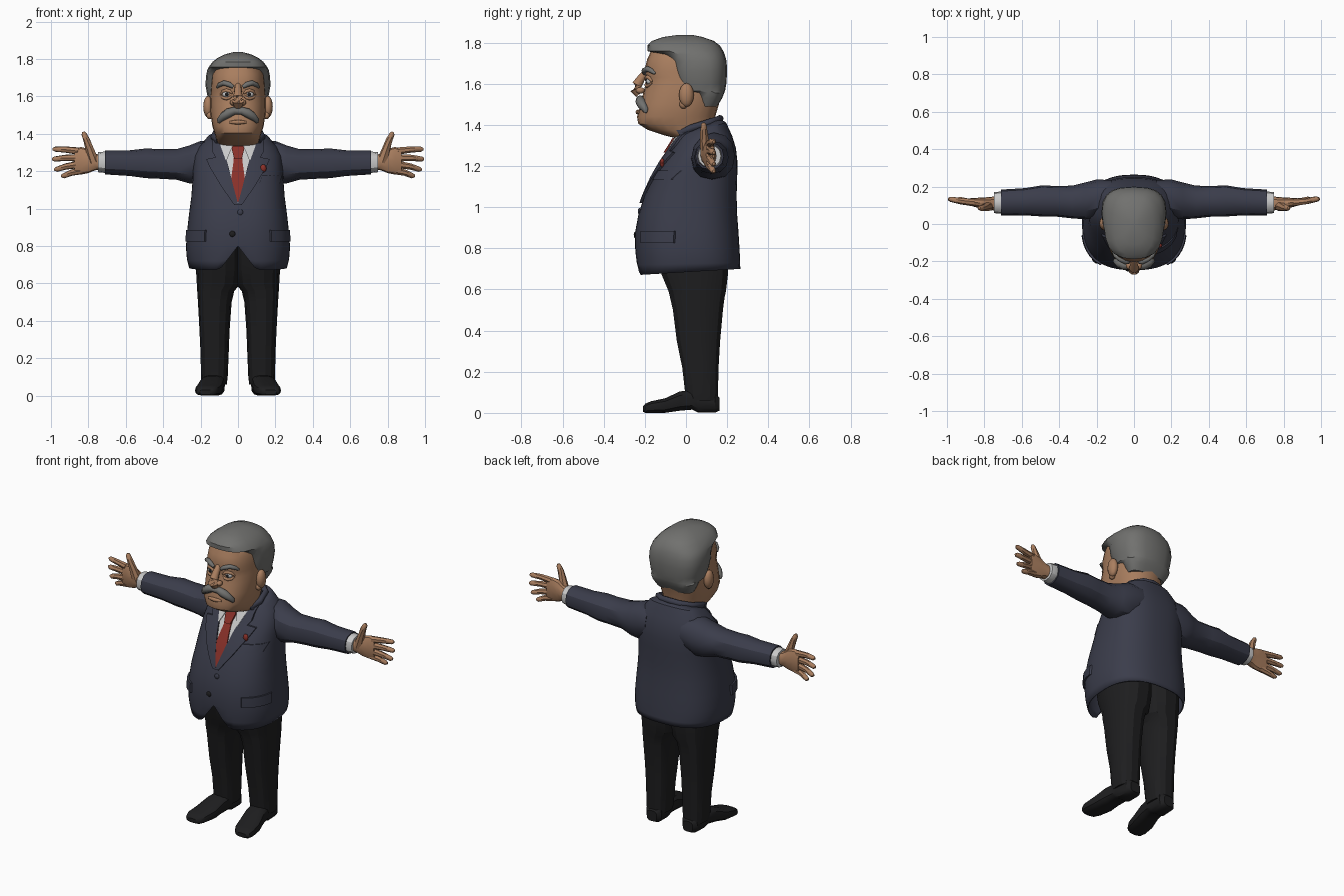
import bpy, bmesh, math
from mathutils import Vector, Matrix
from mathutils.bvhtree import BVHTree


def mat(name, r, g, b):
    m = bpy.data.materials.new(name)
    m.diffuse_color = (r, g, b, 1)
    return m


NAVY = mat("navy_cloth", 0.043, 0.046, 0.070)
BLACK = mat("black_cloth", 0.013, 0.013, 0.014)
SKIN = mat("skin", 0.40, 0.21, 0.115)
HAIR = mat("grey_hair", 0.165, 0.165, 0.158)
WHITE = mat("white_cloth", 0.58, 0.58, 0.58)
RED = mat("red_silk", 0.25, 0.030, 0.022)


def finish(bm, name, material, angle=32):
    bmesh.ops.recalc_face_normals(bm, faces=bm.faces)
    me = bpy.data.meshes.new(name)
    bm.to_mesh(me)
    bm.free()
    me.materials.append(material)
    ob = bpy.data.objects.new(name, me)
    bpy.context.collection.objects.link(ob)
    bpy.ops.object.select_all(action='DESELECT')
    ob.select_set(True)
    bpy.context.view_layer.objects.active = ob
    bpy.ops.object.shade_smooth_by_angle(angle=math.radians(angle))
    return ob


def skin_rings(bm, rings, caps):
    vs = [[bm.verts.new(p) for p in ring] for ring in rings]
    n = len(vs[0])
    for a, b in zip(vs, vs[1:]):
        for i in range(n):
            bm.faces.new((a[i], a[(i + 1) % n], b[(i + 1) % n], b[i]))
    if caps:
        bm.faces.new(vs[0])
        bm.faces.new(vs[-1])


def loft(name, rows, material, axis='z', n=24, p=2.4, s=1, caps=True, edit=None, angle=32):
    """Rows are (t, a0, a1, b0, b1, tilt): a squared oval at t along the axis."""
    rings = []
    for t, a0, a1, b0, b1, *tilt in rows:
        ring = []
        for i in range(n):
            w = 2 * math.pi * i / n
            c, d = math.cos(w), math.sin(w)
            a = (a0 + a1) / 2 + (a1 - a0) / 2 * math.copysign(abs(c) ** (2 / p), c)
            b = (b0 + b1) / 2 + (b1 - b0) / 2 * math.copysign(abs(d) ** (2 / p), d)
            tt = t + (tilt[0] * (b - b0) if tilt else 0)
            co = {'z': (a, b, tt), 'x': (tt, a, b), 'y': (a, tt, b)}[axis]
            ring.append((co[0] * s, co[1], co[2]))
        rings.append(ring)
    bm = bmesh.new()
    skin_rings(bm, rings, caps)
    if edit:
        edit(bm)
    return finish(bm, name, material, angle)


def sym(rows):
    return [(r[0], -r[1], *r[1:]) for r in rows]


def tube(name, pts, radii, material, n=8, s=1):
    pts = [Vector((x * s, y, z)) for x, y, z in pts]
    rings = []
    for i, pt in enumerate(pts):
        tan = pts[min(i + 1, len(pts) - 1)] - pts[max(i - 1, 0)]
        q = tan.to_track_quat('Z', 'Y')
        rings.append([pt + q @ Vector((math.cos(k * math.tau / n), math.sin(k * math.tau / n), 0)) * radii[i]
                      for k in range(n)])
    bm = bmesh.new()
    skin_rings(bm, rings, True)
    return finish(bm, name, material, 50)


def ball(name, loc, size, material, seg=12):
    bm = bmesh.new()
    m = Matrix.Translation(loc) @ Matrix.Diagonal((*size, 1))
    bmesh.ops.create_uvsphere(bm, u_segments=seg, v_segments=seg // 2 + 2, radius=1, matrix=m)
    return finish(bm, name, material, 50)


def tree(ob):
    return BVHTree.FromPolygons([v.co for v in ob.data.vertices], [p.vertices for p in ob.data.polygons])


def front(bvh, x, z, limit=0.04):
    hit = bvh.ray_cast(Vector((x, -2, z)), Vector((0, 1, 0)))[0]
    return hit.y if hit and hit.y < limit else -0.035


def drape(name, rows, material, bvh, off, s=1, turn=0, cols=5):
    """Lay a cloth panel, given as (z, u0, u1) rows, on the surface of a body."""
    turn = math.radians(turn) * s
    d = Vector((-math.sin(turn), math.cos(turn), 0))
    u_dir = Vector((math.cos(turn), math.sin(turn), 0))
    bm = bmesh.new()
    fine = []
    for r0, r1 in zip(rows, rows[1:]):
        k = max(1, math.ceil(abs(r1[0] - r0[0]) / 0.03))
        fine += [[a + (b - a) * j / k for a, b in zip(r0, r1)] for j in range(k)]
    fine.append(rows[-1])
    grid = []
    for z, u0, u1 in fine:
        line = []
        for j in range(cols + 1):
            base = u_dir * (s * (u0 + (u1 - u0) * j / cols)) + Vector((0, 0, z))
            if turn:
                hit = bvh.ray_cast(base - d * 2, d)[0] or base
            else:
                hit = Vector((base.x, front(bvh, base.x, z), z))
            line.append(bm.verts.new(hit - d * off))
        grid.append(line)
    for a, b in zip(grid, grid[1:]):
        for j in range(cols):
            bm.faces.new((a[j], a[j + 1], b[j + 1], b[j]))
    ext = bmesh.ops.extrude_face_region(bm, geom=bm.faces[:], use_keep_orig=True)
    for g in ext['geom']:
        if isinstance(g, bmesh.types.BMVert):
            g.co += d * (off + 0.004)
    return finish(bm, name, material)


# Jacket body with the front hem cut away in the middle
def open_hem(bm):
    for v in bm.verts:
        if v.co.y < 0 and v.co.z < 0.82:
            v.co.z = max(v.co.z, 0.80 - 1.3 * abs(v.co.x))
    bmesh.ops.remove_doubles(bm, verts=bm.verts, dist=0.0005)


jacket = loft("jacket", sym([
    (.67, .262, -.235, .264, .06), (.72, .272, -.241, .263, .02), (.76, .276, -.245, .262), (.80, .278, -.247, .26),
    (.88, .272, -.247, .255), (.97, .262, -.23, .248), (1.06, .25, -.20, .246), (1.15, .243, -.16, .249),
    (1.22, .24, -.12, .25), (1.285, .232, -.075, .243), (1.325, .205, -.05, .225, .07),
    (1.34, .165, -.042, .195, .3), (1.35, .125, -.035, .16, .42)]),
    NAVY, n=48, p=2.5, caps=False, edit=open_hem)
jt = tree(jacket)
thick = jacket.modifiers.new("cloth", 'SOLIDIFY')
thick.thickness, thick.offset = 0.008, -1
tube("jacket_collar", [(-.1, -.03, 1.36), (-.13, .03, 1.385), (-.115, .11, 1.41), (-.06, .155, 1.425), (0, .165, 1.43),
                       (.06, .155, 1.425), (.115, .11, 1.41), (.13, .03, 1.385), (.1, -.03, 1.36)], [.018] * 9, NAVY)

# Shirt front, tie, buttons, chest pocket and lapel pin
drape("shirt_front", [(1.37, -.095, .095), (1.25, -.065, .065), (1.12, -.035, .035), (1.03, -.003, .003)],
      WHITE, jt, .005, cols=8)
drape("tie", [(1.285, -.022, .022), (1.25, -.024, .024), (1.12, -.043, .043), (1.035, -.006, .006)], RED, jt, .012)
drape("tie_knot", [(1.335, -.03, .03), (1.32, -.034, .034), (1.265, -.02, .02)], RED, jt, .022)
for bx, bz in ((.012, .98), (-.03, .865)):
    ball("button", (bx, front(jt, bx, bz), bz), (.016, .008, .016), BLACK if bz < .9 else NAVY)
drape("chest_pocket", [(1.178, .13, .235), (1.135, .115, .225)], NAVY, jt, .009)
ball("lapel_pin", (.135, front(jt, .135, 1.215) - .012, 1.215), (.017, .012, .022), RED, 8)

for s, side in ((1, "left"), (-1, "right")):
    drape(side + "_lapel", [(1.375, .085, .135), (1.30, .07, .135), (1.275, .065, .12), (1.265, .062, .17),
                            (1.22, .05, .15), (1.12, .025, .09), (1.02, -.002, .02)], NAVY, jt, .013, s)
    drape(side + "_shirt_collar", [(1.375, .02, .105), (1.32, .035, .088), (1.26, .06, .066)], WHITE, jt, .014, s)
    drape(side + "_pocket_flap", [(.885, -.03, .155), (.825, -.03, .155)], NAVY, jt, .012, s, turn=45)

    # Sleeve, cuff and hand
    loft(side + "_sleeve", [(.12, .05, .235, 1.17, 1.36), (.2, .035, .238, 1.135, 1.362), (.26, .025, .222, 1.135, 1.338),
                            (.33, .03, .205, 1.155, 1.318), (.42, .04, .203, 1.16, 1.318), (.49, .04, .207, 1.163, 1.322),
                            (.58, .046, .192, 1.175, 1.312), (.71, .046, .184, 1.183, 1.312)],
         NAVY, 'x', n=12, p=2.2, s=s)
    loft(side + "_cuff", [(.69, .06, .17, 1.195, 1.30), (.70, .054, .175, 1.19, 1.306), (.748, .058, .17, 1.195, 1.302)],
         WHITE, 'x', n=12, p=2.2, s=s)
    loft(side + "_palm", [(.73, .07, .15, 1.21, 1.285), (.765, .075, .145, 1.205, 1.295), (.80, .08, .142, 1.19, 1.32),
                          (.84, .088, .14, 1.182, 1.33), (.875, .098, .138, 1.19, 1.318)],
         SKIN, 'x', n=12, p=2.4, s=s)
    for i, (kx, kz, tx, tz) in enumerate([(.855, 1.308, .99, 1.318), (.86, 1.272, .994, 1.265),
                                          (.86, 1.235, .982, 1.21), (.84, 1.203, .945, 1.175)]):
        tube(f"{side}_finger_{i + 1}", [(kx, .115, kz), ((kx + tx) / 2, .122, (kz + tz) / 2 + .003),
                                        (tx - .012, .133, tz), (tx, .135, tz)], [.02, .017, .014, .007], SKIN, 7, s)
    tube(side + "_thumb", [(.77, .1, 1.25), (.795, .09, 1.325), (.81, .086, 1.37), (.824, .086, 1.40), (.827, .087, 1.41)],
         [.03, .022, .018, .014, .007], SKIN, 7, s)

    # Trouser leg and shoe
    loft(side + "_trouser_leg", [(.06, .06, .193, .0, .155), (.10, .055, .198, -.006, .157), (.22, .05, .2, -.02, .16),
                                 (.35, .045, .206, -.047, .168), (.50, .034, .214, -.066, .182),
                                 (.56, .02, .218, -.08, .19), (.592, -.008, .22, -.088, .197),
                                 (.68, -.02, .225, -.125, .208), (.80, -.02, .225, -.15, .21)],
         BLACK, n=14, p=2.5, s=s, angle=25)
    loft(side + "_shoe", [(.162, .09, .16, .01, .075), (.14, .072, .178, 0, .1), (.06, .07, .185, 0, .11),
                          (.03, .07, .19, .015, .112), (-.03, .075, .203, .01, .105), (-.1, .083, .222, 0, .072),
                          (-.17, .1, .23, 0, .057), (-.198, .118, .222, 0, .045), (-.21, .14, .205, .006, .032)],
         BLACK, 'y', n=14, p=3, s=s)

# Head and neck
head = loft("head", sym([
    (1.27, .10, -.03, .13), (1.335, .105, -.05, .135), (1.35, .11, -.11, .135), (1.375, .117, -.185, .135),
    (1.405, .126, -.232, .138), (1.44, .137, -.238, .142), (1.50, .146, -.22, .16), (1.56, .148, -.207, .178),
    (1.60, .147, -.196, .185), (1.63, .145, -.195, .185), (1.66, .144, -.204, .185), (1.72, .138, -.188, .18),
    (1.77, .118, -.165, .15), (1.80, .08, -.11, .1)]), SKIN, n=24, p=2.4)
ht = tree(head)

# Hair cap, showing only where it lies outside the head
loft("hair", sym([
    (1.49, .12, .05, .152), (1.53, .142, .045, .176), (1.555, .15, .03, .186), (1.565, .155, -.055, .19),
    (1.60, .163, -.065, .196), (1.66, .174, -.08, .2), (1.71, .171, -.09, .197), (1.742, .164, -.125, .188),
    (1.758, .156, -.187, .182), (1.785, .136, -.188, .165), (1.808, .106, -.165, .135),
    (1.827, .065, -.11, .08), (1.837, .025, -.04, .03)]), HAIR, n=20, p=2.7)

# Nose and lower lip
tube("nose", [(0, -.185, 1.665), (0, -.215, 1.63), (0, -.238, 1.595), (0, -.243, 1.572), (0, -.225, 1.55)],
     [.016, .02, .026, .031, .024], SKIN, 10)
tube("lower_lip", [(x, front(ht, x, 1.462) - .002, 1.462) for x in (-.045, -.02, 0, .02, .045)],
     [.006, .011, .012, .011, .006], SKIN)


def on_face(pts, lift):
    return [(x, front(ht, x, z) - lift, z) for x, z in pts]


for s, side in ((1, "left"), (-1, "right")):
    ball(side + "_nostril", (s * .026, -.222, 1.567), (.017, .022, .016), SKIN)
    ball(side + "_ear", (s * .16, .002, 1.545), (.026, .036, .058), SKIN)
    ball(side + "_earlobe", (s * .152, -.012, 1.50), (.018, .02, .022), SKIN)
    y = front(ht, .06, 1.612)
    ball(side + "_eye", (s * .06, y + .008, 1.612), (.024, .017, .018), WHITE)
    ball(side + "_pupil", (s * .06, y - .007, 1.611), (.009, .004, .010), BLACK)
    tube(side + "_upper_lid", on_face([(.03, 1.615), (.045, 1.628), (.062, 1.632), (.08, 1.627), (.095, 1.61)], .003),
         [.004, .009, .01, .009, .004], SKIN, s=s)
    tube(side + "_eye_bag", on_face([(.032, 1.603), (.045, 1.593), (.062, 1.588), (.08, 1.593), (.094, 1.604)], .002),
         [.004, .008, .009, .008, .004], SKIN, s=s)
    tube(side + "_eyebrow", on_face([(.025, 1.65), (.045, 1.663), (.075, 1.672), (.1, 1.662), (.112, 1.648)], .005),
         [.009, .014, .014, .012, .006], HAIR, s=s)
    tube(side + "_moustache", on_face([(-.004, 1.52), (.02, 1.523), (.05, 1.512), (.08, 1.493), (.1, 1.472), (.104, 1.458)], .01),
         [.016, .021, .025, .022, .015, .006], HAIR, s=s)
